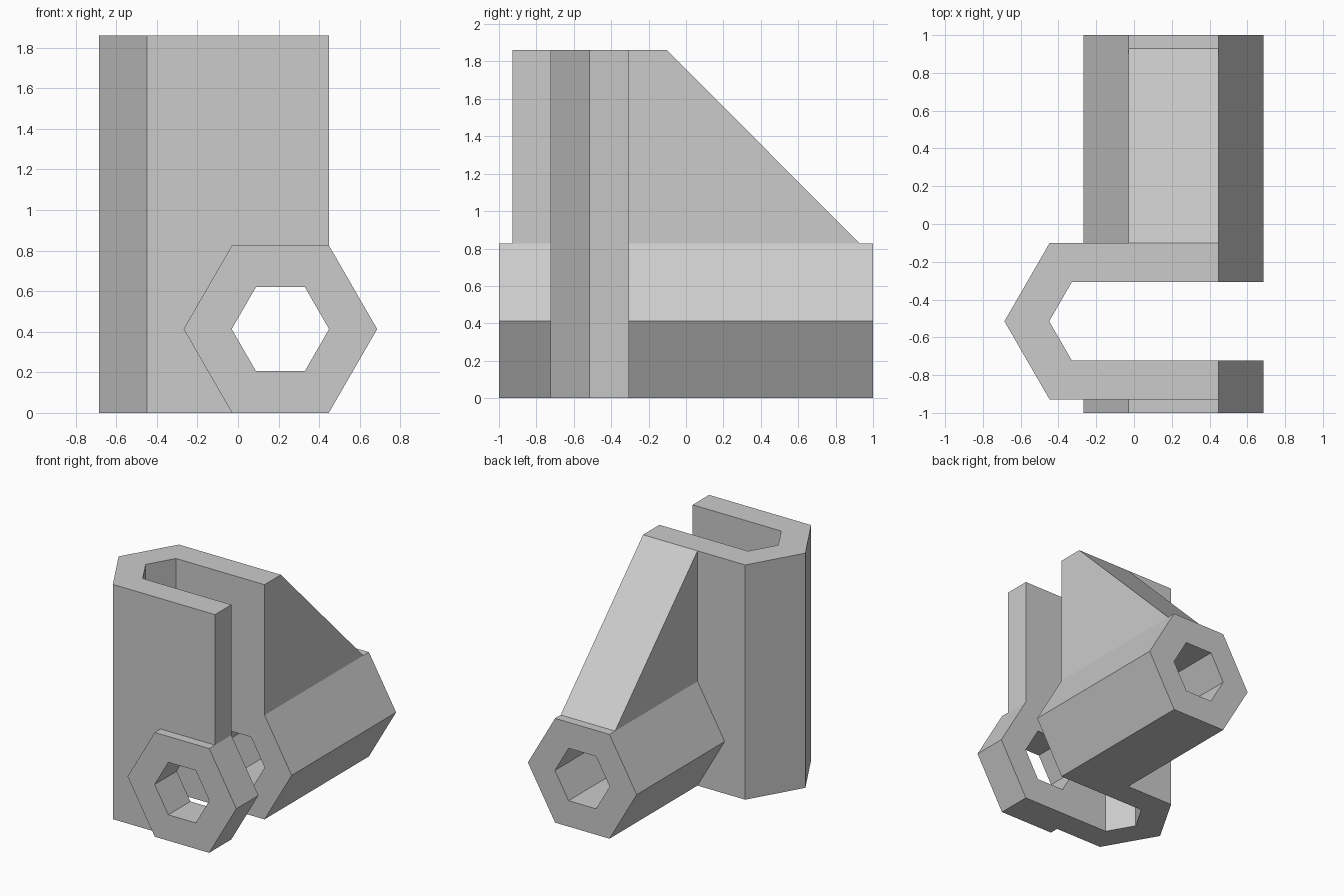
import bpy, bmesh, math
from mathutils import Vector

if "Cube" in bpy.data.objects:
    bpy.data.objects.remove(bpy.data.objects["Cube"], do_unlink=True)

grey = bpy.data.materials.new("plain grey")
grey.use_nodes = True
COLOUR = (0.6, 0.6, 0.6, 1)
grey.diffuse_color = COLOUR
grey.node_tree.nodes["Principled BSDF"].inputs["Base Color"].default_value = COLOUR


def prism(name, profile, axis, start, end):
    """Extrude a 2D profile along one axis; the profile uses the other two in order."""
    bm = bmesh.new()
    points = []
    for a, b in profile:
        p = [a, b]
        p.insert(axis, start)
        points.append(bm.verts.new(p))
    face = bm.faces.new(points)
    extruded = bmesh.ops.extrude_face_region(bm, geom=[face])
    shift = Vector((0, 0, 0))
    shift[axis] = end - start
    bmesh.ops.translate(bm, vec=shift,
                        verts=[v for v in extruded["geom"] if isinstance(v, bmesh.types.BMVert)])
    bmesh.ops.recalc_face_normals(bm, faces=bm.faces)
    mesh = bpy.data.meshes.new(name)
    bm.to_mesh(mesh)
    bm.free()
    mesh.materials.append(grey)
    obj = bpy.data.objects.new(name, mesh)
    bpy.context.collection.objects.link(obj)
    return obj


def combine(target, other, operation):
    mod = target.modifiers.new(other.name, "BOOLEAN")
    mod.object, mod.operation, mod.solver = other, operation, "EXACT"
    bpy.context.view_layer.objects.active = target
    bpy.ops.object.modifier_apply(modifier=mod.name)
    bpy.data.objects.remove(other, do_unlink=True)


def hexagon(cx, cy, r):
    return [(cx + r * math.cos(k * math.pi / 3), cy + r * math.sin(k * math.pi / 3))
            for k in range(6)]


def half_hex_channel(r, end):
    """Hexagonal nose on the left, straight sides running right to the given end."""
    nose = hexagon(-0.209, SLOT_Y, r)[2:5]
    return nose + [(end, nose[2][1]), (end, nose[0][1])]


R, BORE = 0.477, 0.24
TUBE_X, TUBE_Z = 0.209, R * math.sqrt(3) / 2
SLOT_Y = -0.515
TOP, RIGHT = 1.86, TUBE_X + R / 2

# Upright holder, horizontal tube and sloping brace joined into one body
body = prism("bracket_body", half_hex_channel(R, RIGHT), 2, 0, TOP)
tube = prism("horizontal_tube", hexagon(TUBE_X, TUBE_Z, R), 1, -1, 1)
brace_side = [(-0.102, TOP), (0.93, 2 * TUBE_Z), (0.9, 0.6), (-0.2, 0.6), (-0.2, 1.5)]
brace = prism("sloping_brace", brace_side, 0, TUBE_X - R / 2, RIGHT)
combine(body, tube, "UNION")
combine(body, brace, "UNION")

# Open vertical slot and hexagonal bore
combine(body, prism("slot_cutter", half_hex_channel(BORE, 1), 2, -1, 3), "DIFFERENCE")
combine(body, prism("bore_cutter", hexagon(TUBE_X, TUBE_Z, BORE), 1, -2, 2), "DIFFERENCE")
